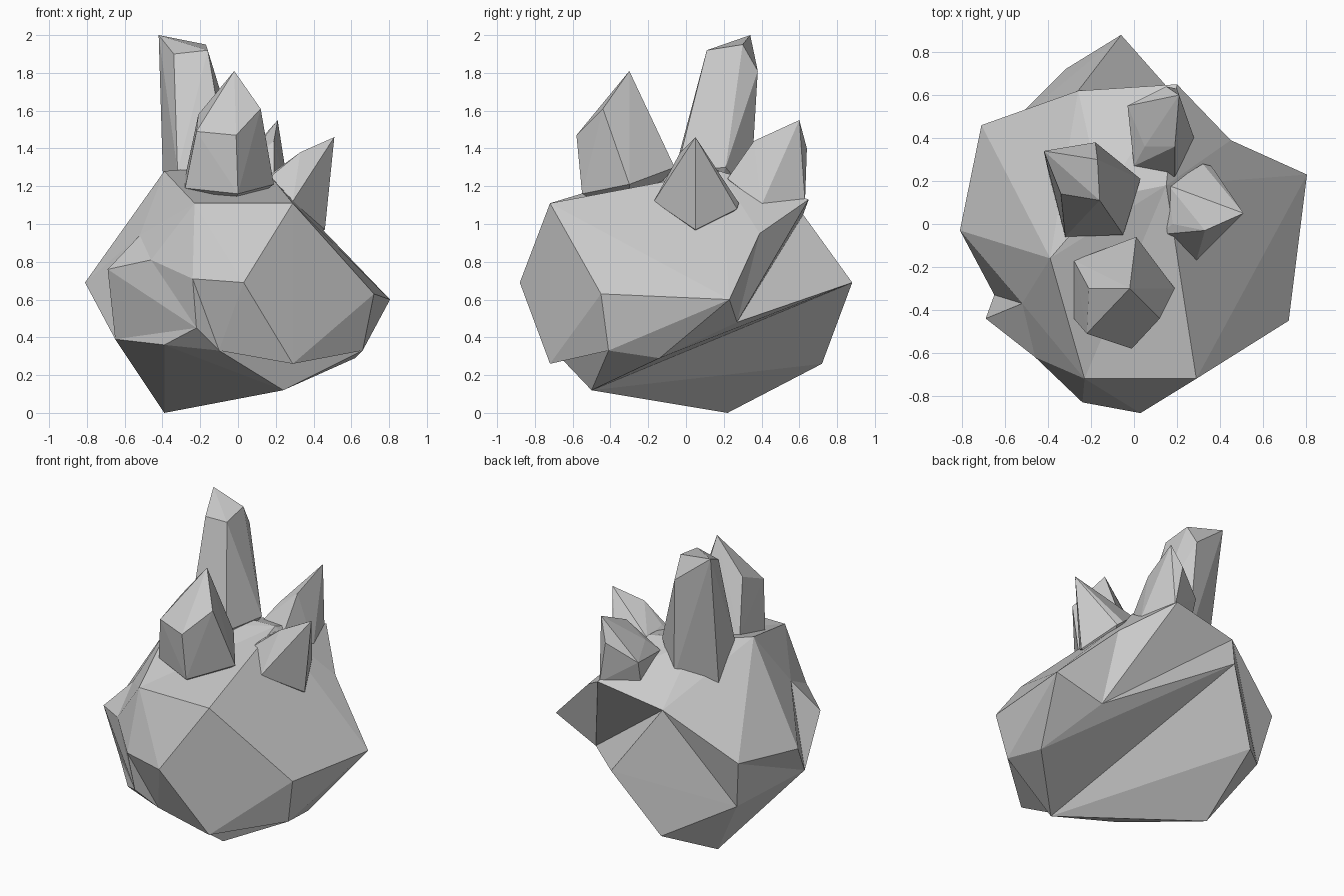
import bpy, bmesh
from mathutils import Vector

if "Cube" in bpy.data.objects:
    bpy.data.objects.remove(bpy.data.objects["Cube"])


def hull(bm, points):
    verts = [bm.verts.new(p) for p in points]
    bmesh.ops.convex_hull(bm, input=verts, use_existing_faces=False)
    return verts


def finish(bm, name):
    loose = [v for v in bm.verts if not v.link_faces]
    bmesh.ops.delete(bm, geom=loose, context='VERTS')
    bmesh.ops.recalc_face_normals(bm, faces=bm.faces)
    mesh = bpy.data.meshes.new(name)
    bm.to_mesh(mesh)
    bm.free()
    obj = bpy.data.objects.new(name, mesh)
    bpy.context.collection.objects.link(obj)
    return obj


# Chipped boulder: corner points by region
corners = dict(
    fm=(.03, -.88, .69), fl=(-.24, -.83, .71), fl_low=(-.22, -.78, .45),
    ftl=(-.23, -.72, 1.11), ftr=(.29, -.72, 1.11), fbr=(.29, -.72, .26),
    fbm=(-.10, -.70, .33), fbl=(-.39, -.61, .36),
    r_front=(.72, -.45, .63), r_back=(.805, .23, .60),
    r_low=(.66, -.41, .33), r_low2=(.62, -.14, .29), r_chip=(.48, .27, .48),
    foot_r=(.24, -.50, .12), foot_l=(-.39, .22, 0), foot_b=(-.32, .72, .26),
    l_chip=(-.46, -.62, .81), l_front=(-.69, -.44, .76), l_mid=(-.81, -.03, .69),
    l_top=(-.52, -.37, .94), l_low=(-.65, -.33, .39),
    bl_low=(-.65, .39, .42), bl=(-.71, .46, .75),
    back=(-.06, .88, .69), bt_l=(-.26, .62, 1.05), bt_r=(.20, .65, 1.13),
    br_top=(.45, .39, .95),
    top_l=(-.39, -.16, 1.28), top_m=(-.15, .12, 1.30), top_r=(.15, .18, 1.28),
)
# Ridges and creases around the chipped spots: each hub and its neighbours
ridges = dict(
    br_top=("r_back", "bt_r", "r_chip"),
    r_chip=("r_back", "back", "bt_r", "r_low2"),
    back=("bt_r", "r_low2", "foot_r", "bl_low"),
    bt_l=("bl_low", "bl", "back", "bt_r"),
    bl_low=("foot_b", "bl", "foot_l"),
    foot_r=("foot_b",),
    l_top=("l_front", "top_l", "l_mid", "l_chip", "ftl"),
    l_chip=("l_front", "fl", "fl_low", "ftl"),
    fl_low=("l_front", "l_low", "fl", "fbl", "fbm"),
    fbm=("fl", "fm", "fbl", "fbr"),
    fl=("fm", "ftl"),
    l_mid=("top_l", "l_low"),
)
core = Vector((0, 0, .65))
bm = bmesh.new()
vert = dict(zip(corners, hull(bm, corners.values())))
bmesh.ops.triangulate(bm, faces=bm.faces)


def det(a, b, c):
    return (a.co - core).cross(b.co - core).dot(c.co - core)


def crosses(a, b, u, v):
    return (det(a, b, u) * det(a, b, v) < 0 and det(u, v, a) * det(u, v, b) < 0
            and (a.co + b.co - 2 * core).dot(u.co + v.co - 2 * core) > 0)


def flip(e):
    u, v = e.verts
    o, p = [next(w for w in f.verts if w not in (u, v)) for f in e.link_faces]
    if not crosses(o, p, u, v) or bm.edges.get((o, p)):
        return
    bm.edges.remove(e)
    bm.faces.new((o, u, p))
    bm.faces.new((o, p, v))


# Press corners left inside the hull into the face in front of them
for v in vert.values():
    if v.link_faces:
        continue
    for f in list(bm.faces):
        x, y, z = f.verts
        s = [det(x, y, v), det(y, z, v), det(z, x, v)]
        if (f.calc_center_median() - core).dot(v.co - core) > 0 and (min(s) >= 0 or max(s) <= 0):
            bm.faces.remove(f)
            for pair in ((x, y), (y, z), (z, x)):
                bm.faces.new((*pair, v))
            break

# Turn edges until every ridge is there
for hub, ends in ridges.items():
    for end in ends:
        a, b = vert[hub], vert[end]
        for _ in range(8):
            if bm.edges.get((a, b)):
                break
            for e in [e for e in bm.edges if crosses(a, b, *e.verts)]:
                flip(e)
                if bm.edges.get((a, b)):
                    break
finish(bm, "boulder")


# Five-sided crystals with a slanted cut top, sunk into the boulder
def crystal(name, base, top):
    bm = bmesh.new()
    c = sum((Vector(p) for p in base), Vector()) / len(base)
    hull(bm, base + top + [c - Vector((0, 0, .2))])
    finish(bm, name)


crystal("crystal_front",
        [(-.28, -.44, 1.19), (0, -.55, 1.16), (.19, -.30, 1.21), (.01, -.06, 1.3), (-.28, -.17, 1.25)],
        [(-.22, -.51, 1.49), (-.01, -.58, 1.47), (.12, -.44, 1.61), (-.02, -.30, 1.81), (-.21, -.30, 1.58)])
crystal("crystal_tall",
        [(-.32, -.06, 1.28), (-.05, -.05, 1.28), (.03, .21, 1.3), (-.15, .34, 1.14), (-.39, .20, 1.0)],
        [(-.34, .14, 1.90), (-.16, .11, 1.92), (-.17, .30, 1.95), (-.18, .38, 1.81), (-.42, .34, 2.0)])
crystal("crystal_back",
        [(0, .27, 1.25), (.19, .22, 1.24), (.28, .40, 1.1), (.20, .63, 1.12), (-.02, .50, 1.09)],
        [(-.03, .55, 1.28), (.15, .64, 1.40), (.21, .60, 1.55), (.19, .36, 1.44), (.05, .36, 1.34)])
crystal("crystal_right",
        [(.46, .05, .97), (.29, -.17, 1.12), (.11, -.05, 1.2), (.12, .15, 1.2), (.36, .27, 1.08)],
        [(.51, .05, 1.46), (.33, -.03, 1.38), (.18, .0, 1.27), (.16, .18, 1.25), (.32, .28, 1.11)])
